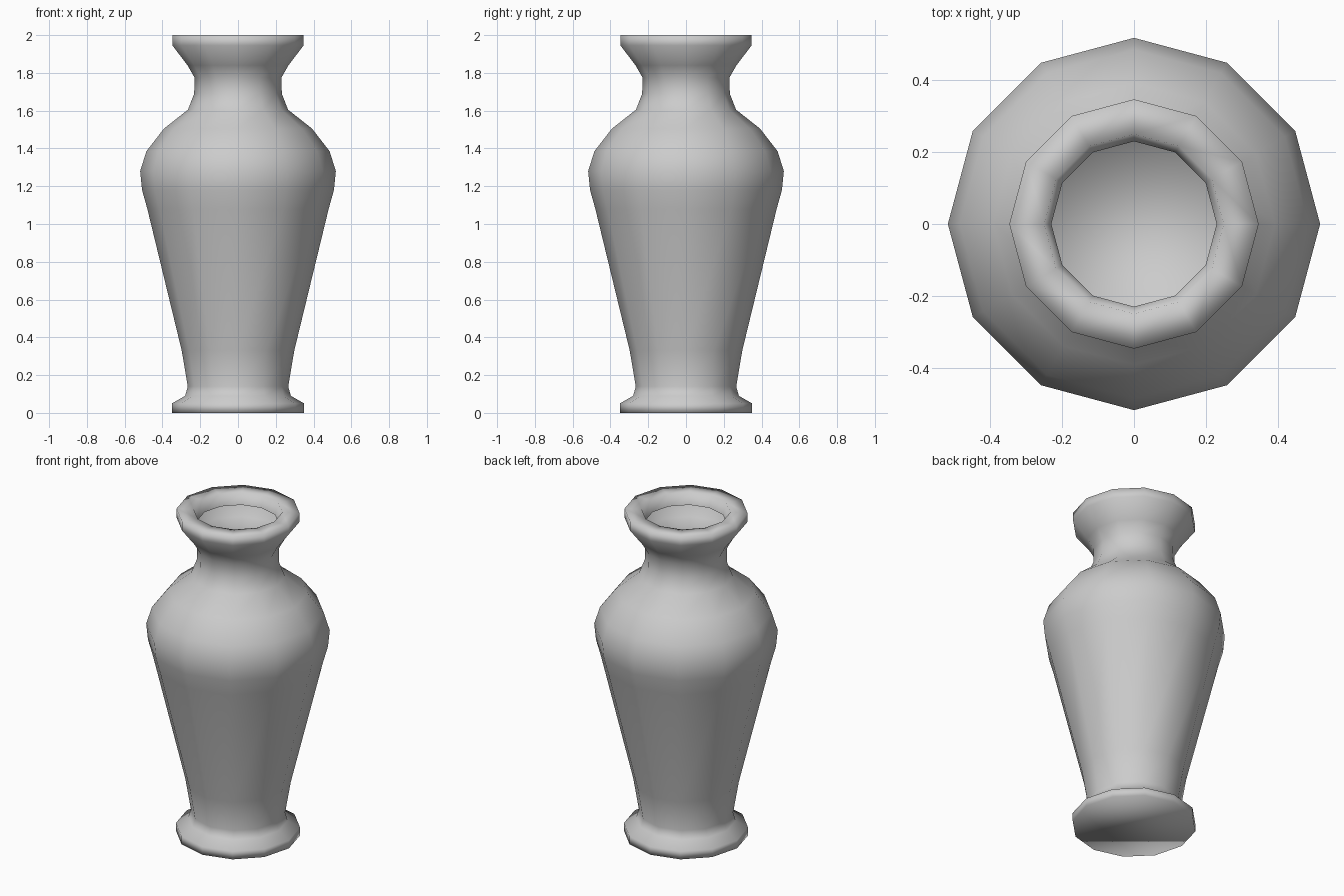
import bpy, bmesh
from math import cos, sin, tau

cube = bpy.data.objects.get("Cube")
if cube:
    bpy.data.objects.remove(cube, do_unlink=True)

SIDES = 12

clay = bpy.data.materials.new("grey clay")
clay.use_nodes = True
grey = (0.6, 0.6, 0.6, 1)
clay.diffuse_color = grey
clay.node_tree.nodes["Principled BSDF"].inputs["Base Color"].default_value = grey

# Profile (radius, height) from the foot up to the lip, then down inside the mouth
profile = [
    (0.35, 0), (0.35, 0.05), (0.28, 0.09), (0.266, 0.14),      # foot
    (0.298, 0.33), (0.48, 1.08), (0.508, 1.18), (0.518, 1.28),  # body
    (0.485, 1.385), (0.392, 1.505), (0.265, 1.605),             # shoulder
    (0.232, 1.69), (0.23, 1.775), (0.267, 1.84),                # neck
    (0.347, 1.945), (0.347, 2), (0.25, 2), (0.23, 1.93),        # lip
]


def lathe(name, points, material):
    """Turn a profile around z and close its first ring with a flat cap."""
    bm = bmesh.new()
    rings = [[bm.verts.new((r * cos(tau * i / SIDES), r * sin(tau * i / SIDES), z))
              for i in range(SIDES)] for r, z in points]
    for low, high in zip(rings, rings[1:]):
        for i in range(SIDES):
            j = (i + 1) % SIDES
            bm.faces.new((low[i], low[j], high[j], high[i]))
    bm.faces.new(rings[0][::-1])
    for face in bm.faces:
        face.smooth = True
    mesh = bpy.data.meshes.new(name)
    bm.to_mesh(mesh)
    bm.free()
    mesh.materials.append(material)
    obj = bpy.data.objects.new(name, mesh)
    bpy.context.collection.objects.link(obj)
    return obj


lathe("vase", profile, clay)
